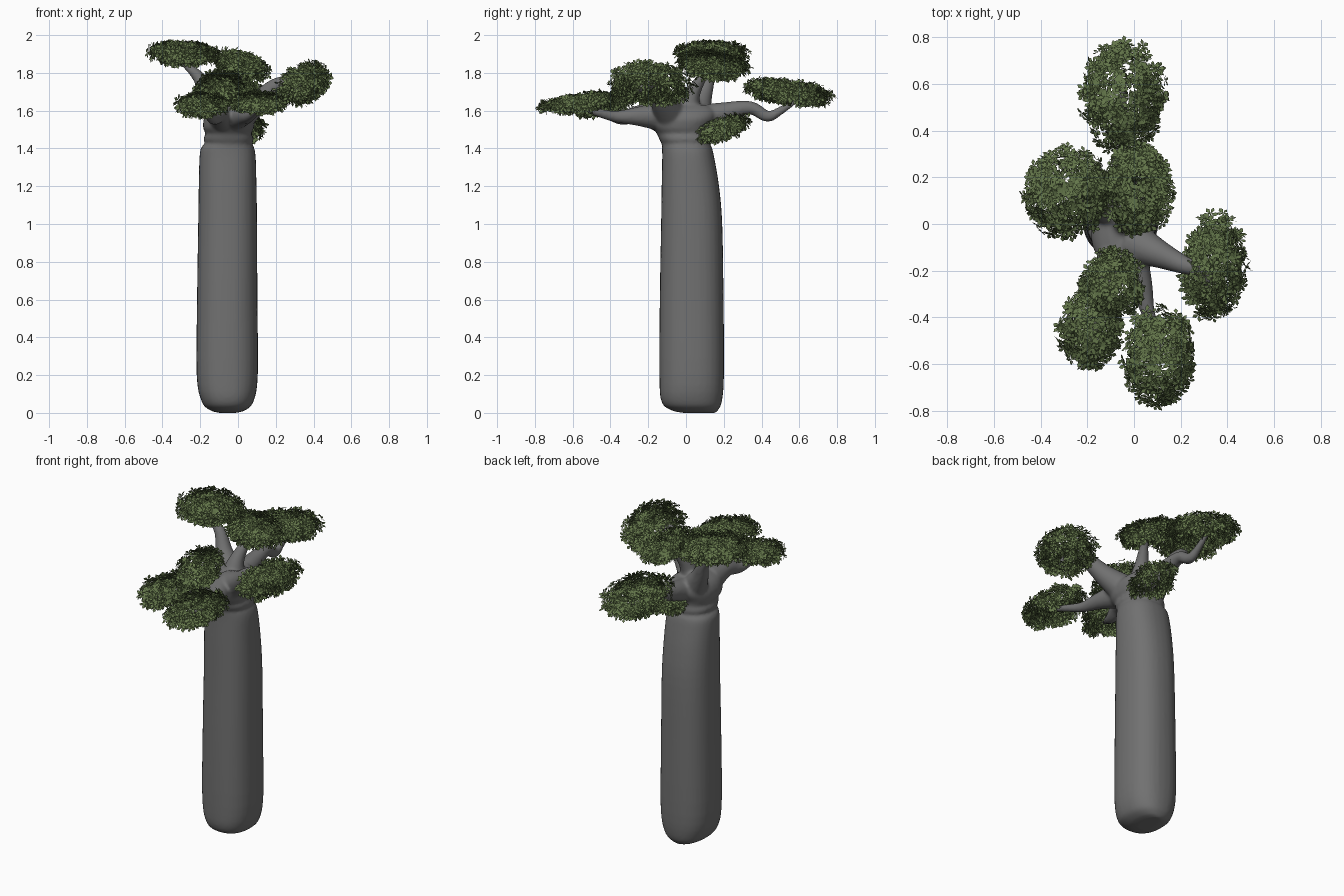
import bpy, bmesh, math, random
from mathutils import Vector, Euler, Matrix

if "Cube" in bpy.data.objects:
    bpy.data.objects.remove(bpy.data.objects["Cube"])

random.seed(4)

def material(name, rgb):
    m = bpy.data.materials.new(name)
    m.diffuse_color = (*rgb, 1)
    m.use_nodes = True
    m.node_tree.nodes["Principled BSDF"].inputs["Base Color"].default_value = m.diffuse_color
    return m

BARK = material("grey bark", (0.165, 0.165, 0.165))
LEAF = material("leaf green", (0.125, 0.18, 0.068))

def spline(rows, steps=5):
    """Catmull-Rom through rows of numbers."""
    p = [Vector(r) for r in rows]
    p = [p[0]] + p + [p[-1]]
    out = []
    for a, b, c, d in zip(p, p[1:], p[2:], p[3:]):
        for i in range(steps):
            t = i / steps
            out.append((b * 2 + (c - a) * t + (a * 2 - b * 5 + c * 4 - d) * t * t
                        + (b * 3 - a - c * 3 + d) * t ** 3) * 0.5)
    return out + [p[-1]]

def loft(bm, rings):
    loops = [[bm.verts.new(v) for v in r] for r in rings]
    n = len(loops[0])
    for a, b in zip(loops, loops[1:]):
        for i in range(n):
            j = (i + 1) % n
            bm.faces.new((a[i], a[j], b[j], b[i]))
    bm.faces.new(loops[0][::-1])
    bm.faces.new(loops[-1])

def sgnpow(v, e):
    return math.copysign(abs(v) ** e, v)

# Trunk profile: z, centre x, radius x, centre y, radius y
trunk = [(0, -.055, .045, .07, .085), (.015, -.055, .095, .045, .125), (.06, -.055, .137, .03, .16),
         (.2, -.057, .162, .03, .171), (.6, -.057, .16, .03, .169), (1.0, -.055, .156, .03, .162),
         (1.2, -.055, .153, .023, .152), (1.35, -.055, .149, .012, .138), (1.405, -.055, .14, .005, .132),
         (1.425, -.05, .124, -.002, .126), (1.445, -.05, .132, -.005, .135), (1.465, -.05, .128, -.01, .138),
         (1.48, -.05, .122, -.015, .14), (1.51, -.05, .135, -.025, .155), (1.56, -.045, .135, -.02, .18),
         (1.60, -.045, .11, -.02, .18), (1.63, -.04, .065, -.01, .13)]
bm = bmesh.new()
angles = [2 * math.pi * i / 32 for i in range(32)]
loft(bm, [[(s[1] + s[2] * sgnpow(math.cos(a), .85), s[3] + s[4] * sgnpow(math.sin(a), .85), s[0])
           for a in angles] for s in spline(trunk, 4)])

# Limbs: x, y, z, radius
limbs = [
    [(-.05, .05, 1.55, .08), (-.05, .2, 1.59, .055), (-.05, .34, 1.615, .036), (-.05, .43, 1.57, .03),
     (-.05, .5, 1.60, .022), (-.04, .62, 1.68, .012)],
    [(0, -.08, 1.57, .09), (.11, -.13, 1.65, .06), (.20, -.17, 1.73, .042), (.27, -.2, 1.75, .03),
     (.31, -.27, 1.70, .02), (.33, -.2, 1.75, .011)],
    [(-.08, -.13, 1.56, .08), (-.1, -.25, 1.58, .05), (-.13, -.35, 1.56, .034), (-.17, -.45, 1.6, .022),
     (-.18, -.55, 1.62, .012)],
    [(-.02, -.13, 1.57, .08), (.03, -.26, 1.57, .05), (.06, -.38, 1.57, .03), (.1, -.5, 1.6, .02),
     (.1, -.6, 1.63, .011)],
    [(-.09, .05, 1.57, .08), (-.16, .09, 1.68, .05), (-.21, .12, 1.78, .033), (-.31, .13, 1.87, .013)],
    [(-.04, .0, 1.57, .08), (-.03, .03, 1.68, .045), (-.0, .09, 1.78, .025), (.03, .16, 1.83, .012)],
    [(0, .05, 1.5, .06), (.02, .14, 1.49, .03), (.04, .22, 1.5, .012)],
]
for limb in limbs:
    pts = spline(limb)
    rings = []
    for i, p in enumerate(pts):
        d = (pts[min(i + 1, len(pts) - 1)] - pts[max(i - 1, 0)]).to_3d()
        q = d.to_track_quat('Z', 'Y')
        rings.append([p.to_3d() + q @ Vector((math.cos(a), math.sin(a), 0)) * p[3]
                      for a in angles[::2]])
    loft(bm, rings)
mesh = bpy.data.meshes.new("trunk_and_limbs")
bm.to_mesh(mesh)
bm.free()
mesh.materials.append(BARK)
tree = bpy.data.objects.new("trunk_and_limbs", mesh)
bpy.context.collection.objects.link(tree)

# Fuse trunk and limbs into one smooth skin
rm = tree.modifiers.new("fuse", 'REMESH')
rm.mode = 'VOXEL'
rm.voxel_size = 0.009
rm.use_smooth_shade = True
sm = tree.modifiers.new("soften", 'SMOOTH')
sm.factor = 0.5
sm.iterations = 6

# Leaf clumps: name, centre, radii, tilt (x, y), rosette count
clumps = [
    ("back_leaves", (-.045, .545, 1.70), (.195, .255, .065), (-.12, 0), 520),
    ("crown_leaves", (.015, .14, 1.845), (.165, .205, .065), (-.1, .3), 440),
    ("left_leaves", (-.29, .135, 1.905), (.20, .205, .065), (0, .05), 500),
    ("right_leaves", (.345, -.18, 1.745), (.155, .24, .10), (-.1, -.55), 500),
    ("front_left_leaves", (-.19, -.45, 1.635), (.14, .18, .06), (.15, 0), 360),
    ("front_leaves", (.105, -.565, 1.645), (.16, .23, .045), (.12, 0), 420),
    ("inner_leaves", (-.09, -.25, 1.725), (.14, .17, .07), (.4, 0), 320),
    ("low_back_leaves", (.02, .185, 1.505), (.13, .165, .06), (.3, 0), 320),
]

def rosette(bm, centre, normal, size):
    """Five broad leaflets fanned round a stem."""
    q = normal.to_track_quat('Z', 'Y')
    spin = random.uniform(0, 6.3)
    for k in range(5):
        turn = Matrix.Rotation(spin + k * 1.257, 3, 'Z')
        length = size * random.uniform(.8, 1.15)
        lift = random.uniform(-.1, .4) * length
        shape = [(0, 0, 0), (length * .65, -length * .3, lift * .5), (length, 0, lift),
                 (length * .65, length * .3, lift * .5)]
        bm.faces.new([bm.verts.new(centre + q @ (turn @ Vector(v))) for v in shape])

for name, centre, radii, tilt, count in clumps:
    bm = bmesh.new()
    rot = Euler((tilt[0], tilt[1], 0)).to_matrix()
    for _ in range(count):
        # points near the shell of a flattened ellipsoid
        d = Vector([random.gauss(0, 1) for _ in range(3)]).normalized()
        r = random.uniform(.62, .97)
        p = rot @ Vector([d[i] * radii[i] * r for i in range(3)]) + Vector(centre)
        n = (d + Vector((0, 0, .6)) + Vector([random.uniform(-.5, .5) for _ in range(3)])).normalized()
        rosette(bm, p, n, .031)
    me = bpy.data.meshes.new(name)
    bm.to_mesh(me)
    bm.free()
    me.materials.append(LEAF)
    bpy.context.collection.objects.link(bpy.data.objects.new(name, me))
